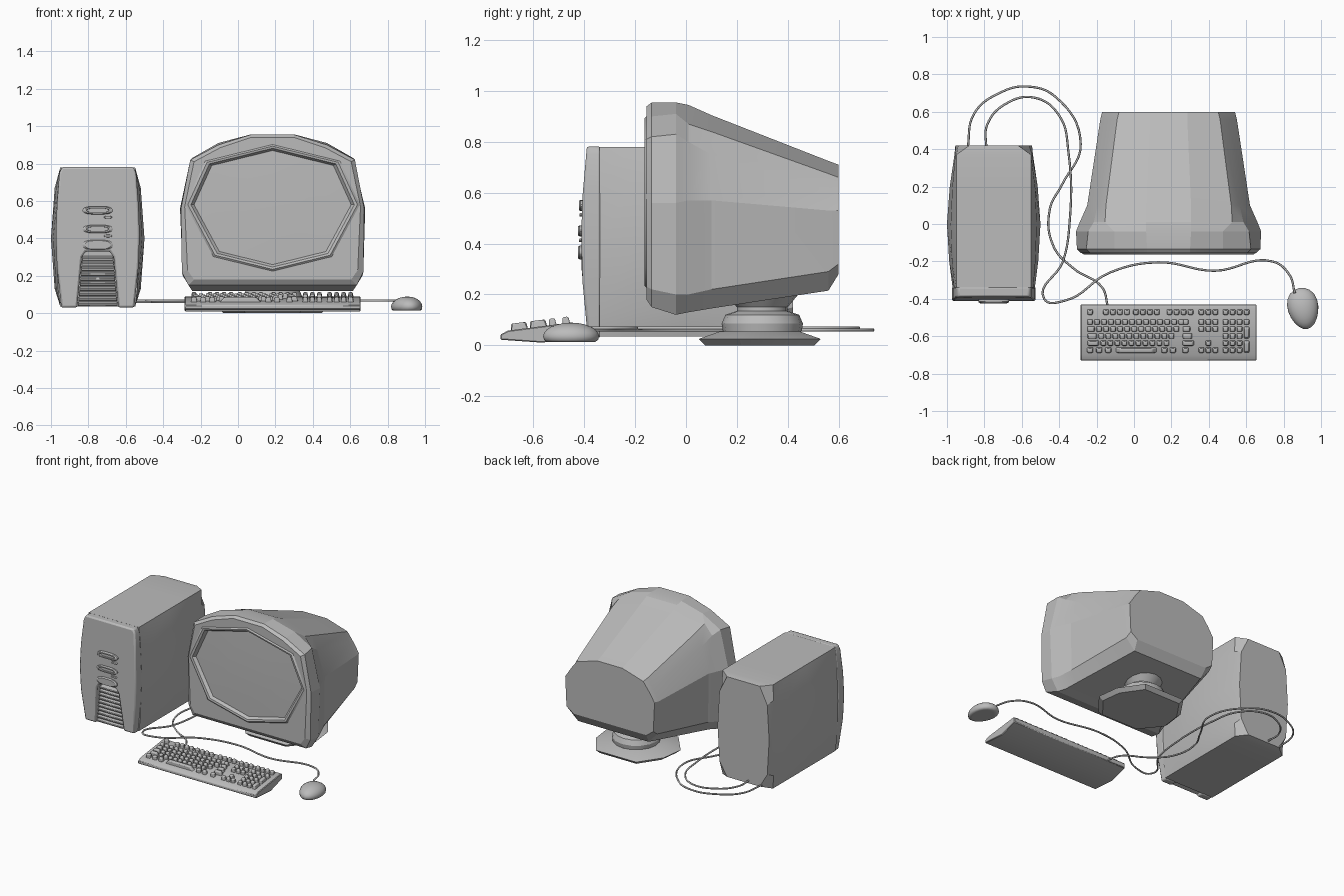
import bpy, bmesh, math
from mathutils import Matrix, Vector

default = bpy.data.objects.get("Cube")
if default:
    bpy.data.objects.remove(default)

GREY = (0.5, 0.5, 0.5, 1)
grey = bpy.data.materials.new("plain grey")
grey.use_nodes = True
grey.diffuse_color = GREY
grey.node_tree.nodes["Principled BSDF"].inputs["Base Color"].default_value = GREY


def finish(name, bm, bevel=0, segments=1, angle=25):
    """Turn a bmesh into a named, coloured object."""
    bmesh.ops.recalc_face_normals(bm, faces=bm.faces)
    mesh = bpy.data.meshes.new(name)
    bm.to_mesh(mesh)
    bm.free()
    obj = bpy.data.objects.new(name, mesh)
    bpy.context.collection.objects.link(obj)
    mesh.materials.append(grey)
    if bevel:
        mod = obj.modifiers.new("bevel", "BEVEL")
        mod.width, mod.segments = bevel, segments
    bpy.ops.object.select_all(action="DESELECT")
    obj.select_set(True)
    bpy.context.view_layer.objects.active = obj
    bpy.ops.object.shade_smooth_by_angle(angle=math.radians(angle))
    return obj


def loft(name, rings, start=True, end=True, **options):
    """Skin a row of closed rings with equal point counts."""
    bm = bmesh.new()
    rows = [[bm.verts.new(p) for p in ring] for ring in rings]
    count = len(rows[0])
    for a, b in zip(rows, rows[1:]):
        for i in range(count):
            j = (i + 1) % count
            bm.faces.new((a[i], a[j], b[j], b[i]))
    if start:
        bm.faces.new(rows[0])
    if end:
        bm.faces.new(rows[-1])
    return finish(name, bm, **options)


def mirrored(half, cx, y):
    """Closed section in the xz plane from its right half, bottom to top."""
    right = [(cx + dx, y, z) for dx, z in half]
    left = [(cx - dx, y, z) for dx, z in reversed(half) if dx]
    return right + left


def lathe(name, profile, centre, steps=16, stretch=(1, 1)):
    turns = [2 * math.pi * i / steps for i in range(steps)]
    rings = [[(centre[0] + r * stretch[0] * math.cos(t),
               centre[1] + r * stretch[1] * math.sin(t), z) for t in turns]
             for r, z in profile]
    return loft(name, rings)


def add_box(bm, centre, size, taper=1.0, tilt=0.0):
    place = (Matrix.Translation(centre) @ Matrix.Rotation(tilt, 4, "X")
             @ Matrix.Diagonal((*size, 1)))
    verts = bmesh.ops.create_cube(bm, size=1)["verts"]
    for v in verts:
        if v.co.z > 0:
            v.co.x *= taper
            v.co.y *= taper
        v.co = place @ v.co


# ---- Tower: bulging case with clipped corners at the back
TOWER_X = -0.75
levels = [0.035, 0.13, 0.4, 0.67, 0.78]
swell = [0, 0.6, 1, 0.6, 0]
rings = []
for y, amount in ((-0.34, 0.02), (-0.2, 0.038), (0, 0.05), (0.2, 0.035), (0.37, 0.01)):
    rings.append(mirrored([(0.2 + amount * s, z) for s, z in zip(swell, levels)], TOWER_X, y))
back = [(0.13, 0.05), (0.19, 0.15), (0.205, 0.4), (0.19, 0.65), (0.13, 0.77)]
rings.append(mirrored(back, TOWER_X, 0.42))
loft("tower_case", rings, angle=20)


def front_y(z):
    return -0.412 + 0.17 * (z - 0.42) ** 2


# Front cover with an arched opening between two feet
half = [(0, 0.33), (0.065, 0.33), (0.085, 0.3), (0.11, 0.03), (0.195, 0.03),
        (0.218, 0.25), (0.224, 0.42), (0.218, 0.58), (0.205, 0.75), (0.19, 0.782), (0, 0.782)]
outline = mirrored(half, TOWER_X, 0)
outline.pop()
outline.append((TOWER_X - 0.065, 0, 0.33)) if outline[-1][2] != 0.33 else None
# Split into right and left columns so the cover stays cleanly shaped
bm = bmesh.new()
face = bm.faces.new([bm.verts.new((x, -0.335, z)) for x, _, z in outline])
move = bmesh.ops.extrude_face_region(bm, geom=[face])["geom"]
for v in move:
    if isinstance(v, bmesh.types.BMVert):
        v.co.y = front_y(v.co.z)
finish("tower_front_cover", bm, bevel=0.01, segments=2)

# Vent slats inside the arch
bm = bmesh.new()
for i in range(10):
    z = 0.05 + i * 0.027
    add_box(bm, (TOWER_X, -0.36, z), (0.215 - 0.18 * (z - 0.03), 0.045, 0.015), tilt=0.25)
finish("tower_vent_slats", bm, bevel=0.003)


def oval(name, x, z, rx, rz, depth, hollow):
    """Raised oval on the tower front, optionally with a sunken centre."""
    y = front_y(z)
    steps = [(1, 0.012), (1, -depth * 0.5), (0.85, -depth)]
    if hollow:
        steps += [(0.75, -depth), (0.7, 0.0)]
    rings = []
    for k, dy in steps:
        rings.append([(x + math.copysign(abs(math.cos(t)) ** 0.6, math.cos(t)) * rx * k, y + dy,
                       z + math.sin(t) * (rz * k if k > 0.8 else rz * 0.5))
                      for t in [2 * math.pi * (i + 0.5) / 20 for i in range(20)]])
    loft(name, rings, start=False)


for label, z in (("upper", 0.55), ("lower", 0.45)):
    oval(label + "_drive_slot", TOWER_X, z, 0.082, 0.022, 0.012, True)
    oval(label + "_drive_button", TOWER_X + 0.055, z - 0.037, 0.022, 0.007, 0.008, False)
oval("power_button", TOWER_X, 0.365, 0.082, 0.027, 0.014, False)

# ---- Monitor: faceted shell
MX = 0.185
shell = {
    -0.155: [(0.42, 0.18), (0.455, 0.23), (0.47, 0.57), (0.42, 0.81), (0.28, 0.885), (0.115, 0.94)],
    -0.135: [(0.45, 0.15), (0.485, 0.22), (0.49, 0.56), (0.44, 0.82), (0.29, 0.9), (0.115, 0.955)],
    -0.04: [(0.43, 0.12), (0.48, 0.2), (0.495, 0.56), (0.43, 0.83), (0.29, 0.91), (0.12, 0.955)],
    0.01: [(0.4, 0.13), (0.46, 0.2), (0.475, 0.57), (0.4, 0.8), (0.34, 0.87), (0.12, 0.945)],
    0.1: [(0.38, 0.145), (0.43, 0.22), (0.435, 0.57), (0.38, 0.75), (0.335, 0.84), (0.12, 0.905)],
    0.56: [(0.28, 0.215), (0.35, 0.29), (0.365, 0.53), (0.31, 0.61), (0.275, 0.675), (0.1, 0.725)],
    0.6: [(0.29, 0.28), (0.345, 0.32), (0.355, 0.53), (0.31, 0.6), (0.265, 0.66), (0.1, 0.71)],
}
sections = [mirrored(half, MX, y) for y, half in shell.items()]
loft("monitor_shell", sections, start=False, angle=12)

# Eight-sided screen set into a rounded rim
octagon = mirrored([(0, 0.26), (0.285, 0.33), (0.42, 0.58), (0.325, 0.79), (0, 0.87)], MX, 0)


def screen_ring(scale, y):
    return [(MX + (x - MX) * scale, y, 0.58 + (z - 0.58) * scale) for x, _, z in octagon]


rim = [screen_ring(k, y) for k, y in
       ((1.11, -0.155), (1.08, -0.163), (1.04, -0.16), (1.0, -0.14))]
loft("screen_rim", rim, start=False, end=False, angle=40)
loft("screen", [screen_ring(1.0, -0.14), screen_ring(0.5, -0.144)], start=False)

# Flat surround between the shell edge and the rim
bm = bmesh.new()
for loop in (sections[0], rim[0]):
    verts = [bm.verts.new(p) for p in loop]
    for a, b in zip(verts, verts[1:] + verts[:1]):
        bm.edges.new((a, b))
bmesh.ops.triangle_fill(bm, edges=bm.edges[:], use_beauty=True, normal=Vector((0, -1, 0)))
finish("screen_surround", bm)

# Swivel stand and foot plate
lathe("swivel_stand", [(0.13, 0.04), (0.155, 0.055), (0.16, 0.085), (0.145, 0.12), (0.1, 0.135),
                       (0.1, 0.15), (0.15, 0.21)], (MX, 0.3))
plate = [(0.16, -0.24), (0.29, -0.08), (0.27, 0.08), (0.16, 0.24)]
plate += [(-x, y) for x, y in reversed(plate)]
loft("stand_plate", [[(MX + x * k, 0.29 + y * k, z) for x, y in plate]
                     for k, z in ((0.9, 0.0), (1, 0.025), (0.65, 0.055))])

# ---- Keyboard: wedge body with key groups
profile = [(-0.56, 0.01), (-0.73, 0.022), (-0.73, 0.042), (-0.7, 0.058), (-0.45, 0.09), (-0.43, 0.085), (-0.43, 0.05)]
loft("keyboard_body", [[(x, y, z) for y, z in profile] for x in (-0.285, 0.655)], bevel=0.004)

PITCH = 0.0375
rows = [-0.525 - PITCH * i for i in range(5)]
bm = bmesh.new()


def key(x, y, width=1, depth=1):
    top = 0.058 + (y + 0.7) * 0.128
    add_box(bm, (x, y, top + 0.008),
            (PITCH * width - 0.006, PITCH * depth - 0.006, 0.034), taper=0.72, tilt=0.127)


def key_run(x, y, count):
    for i in range(count):
        key(x + i * PITCH, y)


FIRST, NAV, PAD = -0.235, 0.36, 0.49
key(FIRST, -0.472)
for start in (-0.15, 0.01, 0.19):
    key_run(start, -0.472, 4)
key_run(NAV, -0.472, 3)
key_run(PAD, -0.472, 4)
for i, y in enumerate(rows[:4]):
    wide = 1 + 0.3 * i
    key(FIRST + (wide - 1) * PITCH / 2, y, wide)
    shift = (wide - 1) * PITCH
    key_run(FIRST + PITCH + shift, y, 13 - i)
    key(FIRST + (14.3 - 0.35 * (3 - i) / 3) * PITCH - PITCH * 0.3, y, 1.0 + 0.3 * i)
for x in (0, 1.3, 2.6, 10.6, 11.8, 13.6):
    key(FIRST + x * PITCH, rows[4], 1.1)
key(FIRST + 6.6 * PITCH, rows[4], 6.4)
for y in rows[:2]:
    key_run(NAV, y, 3)
key(NAV + PITCH, rows[3])
key_run(NAV, rows[4], 3)
for y in rows:
    key_run(PAD, y, 3)
key(PAD + 3 * PITCH, rows[0])
for y in (rows[1] + rows[2], rows[3] + rows[4]):
    key(PAD + 3 * PITCH, y / 2, 1, 2)
finish("keyboard_keys", bm, bevel=0.006, segments=2, angle=40)

# ---- Mouse: egg shape with a flat underside
bm = bmesh.new()
bmesh.ops.create_uvsphere(bm, u_segments=20, v_segments=12, radius=1)
turn = Matrix.Translation((0.905, -0.452, 0.035)) @ Matrix.Rotation(0.2, 4, "Z")
for v in bm.verts:
    x, y, z = v.co
    v.co = turn @ Vector((x * (0.082 + 0.012 * y), y * 0.112, max(z, -0.4) * 0.054))
finish("mouse", bm, angle=45)


def cord(name, points, z=0.06):
    curve = bpy.data.curves.new(name, "CURVE")
    curve.dimensions = "3D"
    curve.bevel_depth, curve.bevel_resolution, curve.resolution_u = 0.006, 1, 8
    spline = curve.splines.new("BEZIER")
    spline.bezier_points.add(len(points) - 1)
    for p, (x, y) in zip(spline.bezier_points, points):
        p.co = (x, y, z)
        p.handle_left_type = p.handle_right_type = "AUTO"
    curve.materials.append(grey)
    bpy.context.collection.objects.link(bpy.data.objects.new(name, curve))


# ---- Cords looping round to the back of the tower
cord("keyboard_cord", [(-0.14, -0.44), (-0.17, -0.34), (-0.32, -0.24), (-0.43, -0.12), (-0.45, 0.08),
                       (-0.385, 0.21), (-0.285, 0.43), (-0.42, 0.68), (-0.57, 0.735), (-0.72, 0.7),
                       (-0.855, 0.59), (-0.89, 0.4)])
cord("mouse_cord", [(0.86, -0.37), (0.83, -0.27), (0.74, -0.2), (0.43, -0.25), (0.13, -0.205), (-0.13, -0.26),
                    (-0.37, -0.41), (-0.48, -0.4), (-0.38, -0.2), (-0.345, 0.0), (-0.35, 0.38),
                    (-0.4, 0.58), (-0.53, 0.675), (-0.69, 0.64), (-0.785, 0.53), (-0.79, 0.4)], 0.068)
